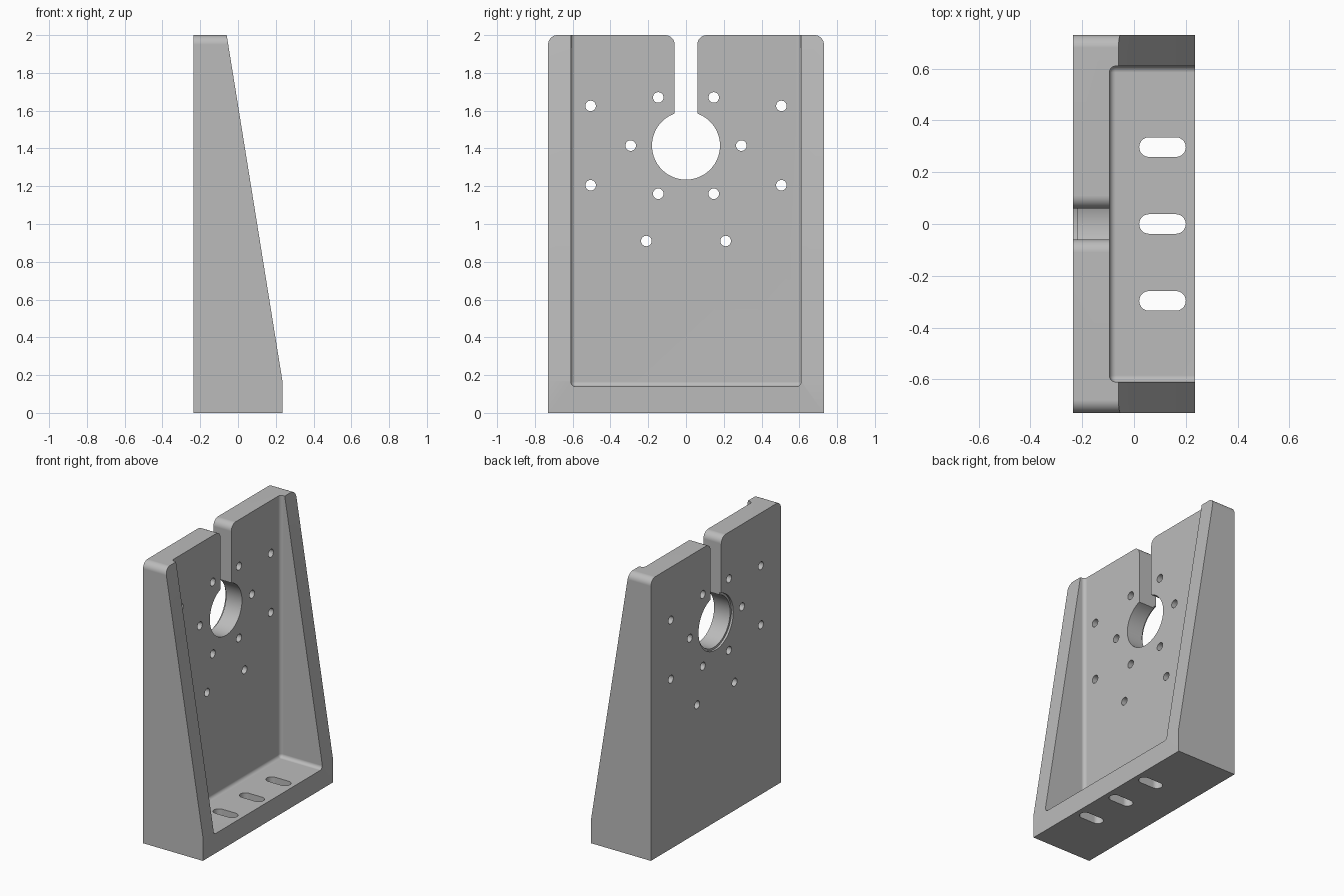
import bpy, bmesh
from math import sin, cos, pi, asin
from mathutils import Vector

cube = bpy.data.objects.get("Cube")
if cube:
    bpy.data.objects.remove(cube, do_unlink=True)

# Overall sizes
BACK, FRONT = -0.235, 0.235
HALF_W, TOP = 0.73, 2.0
SLOT, CORNER = 0.06, 0.05
BORE, BORE_Z = 0.18, 1.415
AXES = {"X": lambda a, b, d: (d, a, b),
        "Y": lambda a, b, d: (a, d, b),
        "Z": lambda a, b, d: (a, b, d)}

grey = bpy.data.materials.new("machined grey")
grey.use_nodes = True
colour = (0.5, 0.5, 0.5, 1)
grey.diffuse_color = colour
grey.node_tree.nodes["Principled BSDF"].inputs["Base Color"].default_value = colour


def arc(cx, cy, r, start, end, steps):
    angles = [start + (end - start) * i / steps for i in range(steps + 1)]
    return [(cx + r * cos(a), cy + r * sin(a)) for a in angles]


def extrude(name, outline, axis, low, high, round_by=0):
    """Prism from a flat outline, optionally with rounded edges."""
    bm = bmesh.new()
    face = bm.faces.new([bm.verts.new(AXES[axis](a, b, low)) for a, b in outline])
    moved = bmesh.ops.extrude_face_region(bm, geom=[face])["geom"]
    bmesh.ops.translate(bm, vec=Vector(AXES[axis](0, 0, high - low)),
                        verts=[g for g in moved if isinstance(g, bmesh.types.BMVert)])
    bmesh.ops.recalc_face_normals(bm, faces=bm.faces[:])
    if round_by:
        bmesh.ops.bevel(bm, geom=bm.edges[:], offset=round_by, segments=6,
                        profile=0.5, affect="EDGES")
    mesh = bpy.data.meshes.new(name)
    bm.to_mesh(mesh)
    bm.free()
    mesh.materials.append(grey)
    obj = bpy.data.objects.new(name, mesh)
    bpy.context.collection.objects.link(obj)
    return obj


def cut(body, cutter):
    cutter.hide_render = True
    mod = body.modifiers.new("cut", "BOOLEAN")
    mod.operation, mod.solver, mod.object = "DIFFERENCE", "EXACT", cutter
    bpy.context.view_layer.objects.active = body
    bpy.ops.object.modifier_apply(modifier=mod.name)
    bpy.data.objects.remove(cutter, do_unlink=True)


# Body: rounded plate outline with the keyhole opening, mirrored about the middle
half = arc(0, BORE_Z, BORE, -pi / 2, pi / 2 - asin(SLOT / BORE), 36)
half += arc(SLOT + CORNER, TOP - CORNER, CORNER, pi, pi / 2, 8)
half += arc(HALF_W - CORNER, TOP - CORNER, CORNER, pi / 2, 0, 8)
half += [(HALF_W, 0)]
outline = half + [(-y, z) for y, z in reversed(half[1:])]
body = extrude("angle_bracket", outline, "X", BACK, FRONT)

# Sloping front of the side ribs
cut(body, extrude("slope_cutter", [(-0.092, 2.2), (FRONT, 0.17), (0.5, 0.17), (0.5, 2.2)],
                  "Y", -1, 1))

# Pocket between the ribs, with filleted inner corners
cut(body, extrude("pocket_cutter", [(-0.61, 0.14), (0.61, 0.14), (0.61, 2.4), (-0.61, 2.4)],
                  "X", -0.095, 0.6, round_by=0.025))

# Shallow counterbore on the back
cut(body, extrude("counterbore_cutter", arc(0, BORE_Z, 0.195, 0, 2 * pi, 64)[:-1],
                  "X", BACK - 0.1, BACK + 0.015))

# Bolt holes through the plate, in mirrored pairs
for y, z in [(0.505, 1.625), (0.505, 1.205), (0.147, 1.67),
             (0.147, 1.16), (0.293, BORE_Z), (0.21, 0.91)]:
    for side in (-1, 1):
        cut(body, extrude("bolt_cutter", arc(side * y, z, 0.028, 0, 2 * pi, 24)[:-1],
                          "X", -0.4, 0.05))

# Rounded adjustment slots through the floor
for y in (-0.297, 0, 0.297):
    r = 0.038
    shape = arc(0.2 - r, y, r, -pi / 2, pi / 2, 12) + arc(0.02 + r, y, r, pi / 2, 1.5 * pi, 12)
    cut(body, extrude("floor_slot_cutter", shape, "Z", -0.1, 0.3))

# Smooth fillets with crisp flat faces
bpy.ops.object.select_all(action="DESELECT")
body.select_set(True)
bpy.context.view_layer.objects.active = body
bpy.ops.object.shade_smooth_by_angle(angle=pi / 6)
weighted = body.modifiers.new("flat faces", "WEIGHTED_NORMAL")
weighted.keep_sharp = True
